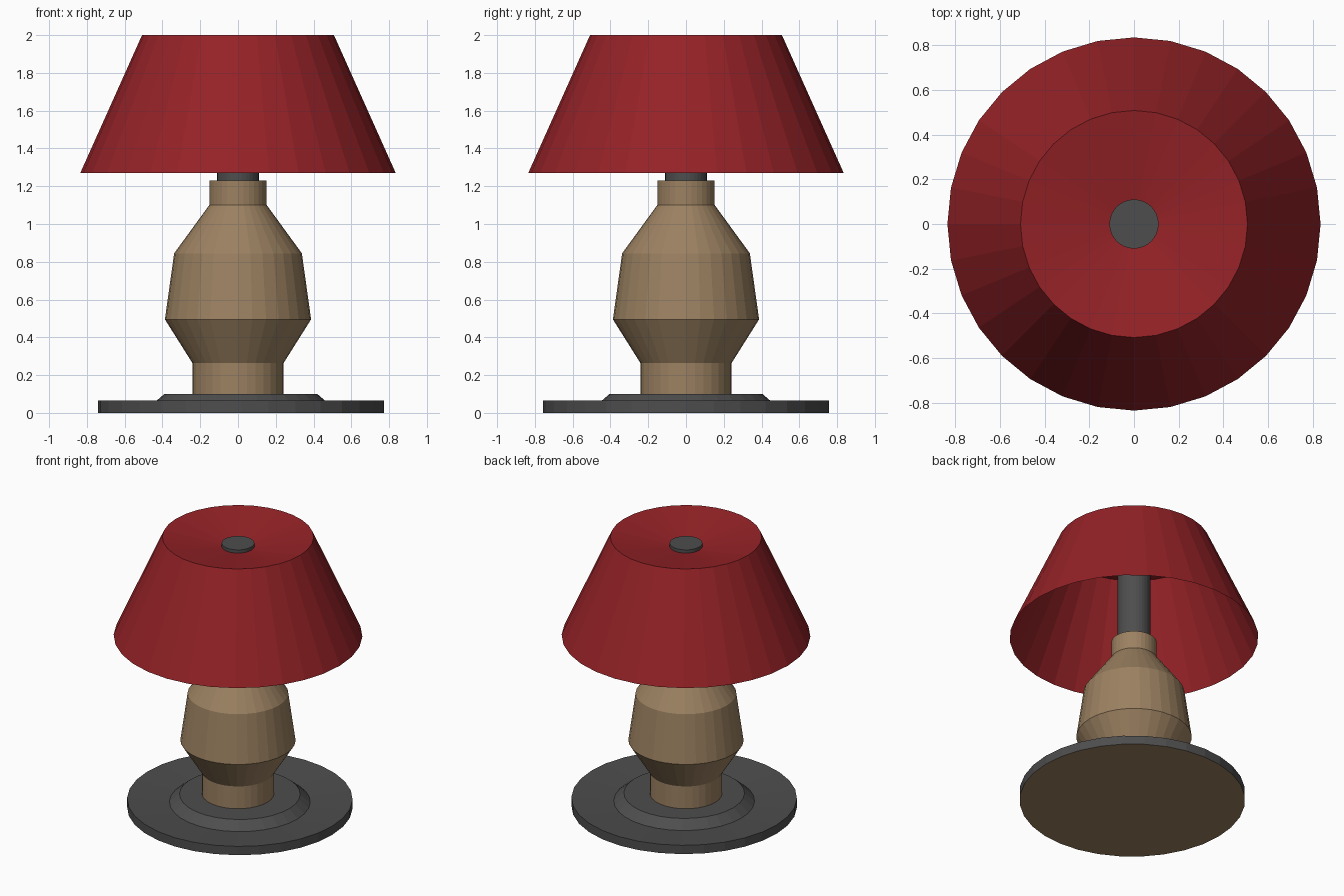
import bpy, bmesh
from math import cos, sin, tau

if "Cube" in bpy.data.objects:
    bpy.data.objects.remove(bpy.data.objects["Cube"])

SIDES = 32


def material(name, rgb):
    m = bpy.data.materials.new(name)
    m.diffuse_color = (*rgb, 1)
    m.use_nodes = True
    m.node_tree.nodes["Principled BSDF"].inputs["Base Color"].default_value = m.diffuse_color
    return m


def lathe(name, profile, mats, x=0.0, mat_of=None):
    """Revolve (radius, z) points around z; radius 0 becomes a single pole vertex."""
    bm = bmesh.new()
    rings = []
    for r, z in profile:
        if r == 0:
            rings.append([bm.verts.new((0, 0, z))] * SIDES)
        else:
            rings.append([bm.verts.new((r * cos(tau * i / SIDES), r * sin(tau * i / SIDES), z))
                          for i in range(SIDES)])
    for k, (a, b) in enumerate(zip(rings, rings[1:])):
        for i in range(SIDES):
            j = (i + 1) % SIDES
            quad = list(dict.fromkeys((a[i], a[j], b[j], b[i])))
            bm.faces.new(quad).material_index = mat_of.get(k, 0) if mat_of else 0
    me = bpy.data.meshes.new(name)
    bm.to_mesh(me)
    bm.free()
    for m in mats:
        me.materials.append(m)
    ob = bpy.data.objects.new(name, me)
    ob.location.x = x
    bpy.context.collection.objects.link(ob)
    return ob


wood = material("wood", (0.33, 0.22, 0.12))
red = material("red_fabric", (0.30, 0.016, 0.02))
dark = material("dark_metal", (0.075, 0.075, 0.075))

# Dished foot with a raised collar; underside is wood coloured
lathe("base", [(0, 0), (0.757, 0), (0.757, 0.065), (0.473, 0.042), (0.405, 0.10), (0, 0.10)],
      [dark, wood], x=0.015, mat_of={0: 1})

# Turned body
lathe("body", [(0, 0.09), (0.242, 0.09), (0.242, 0.265), (0.387, 0.495), (0.338, 0.845),
               (0.152, 1.10), (0.152, 1.23), (0, 1.23)], [wood])

# Stem running up through the shade
lathe("stem", [(0, 1.2), (0.11, 1.2), (0.11, 1.956), (0, 1.956)], [dark])

# Open-bottomed shade with a shallow sunken top
lathe("shade", [(0.835, 1.27), (0.508, 2.0), (0, 1.913)], [red])
